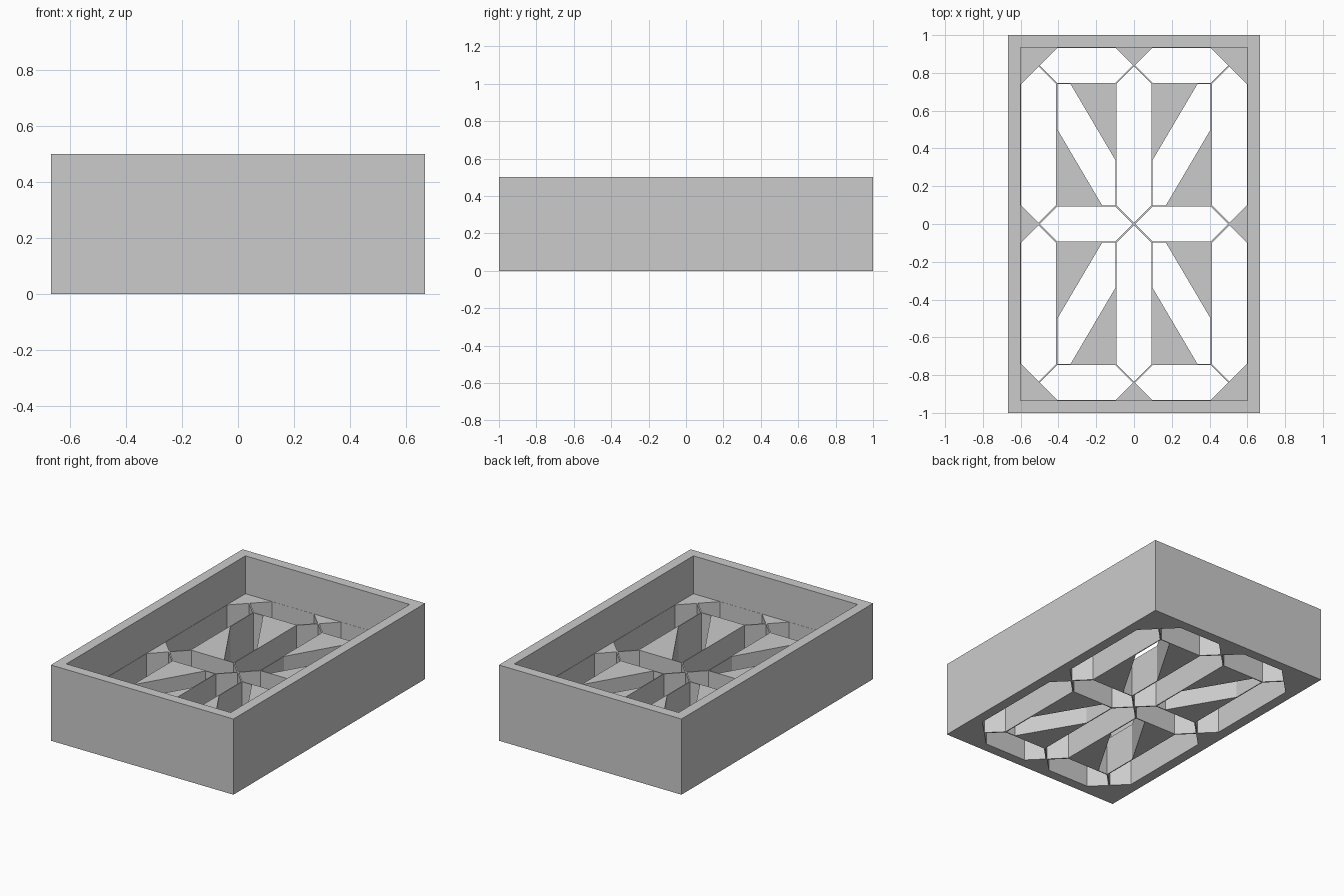
import bpy
import bmesh

# Remove the default cube
cube = bpy.data.objects.get("Cube")
if cube:
    bpy.data.objects.remove(cube, do_unlink=True)

HALF_X, HALF_Y, HEIGHT = 0.667, 1.0, 0.5
IN_X, IN_Y = 0.6, 0.934            # inside of the rim
FLOOR = 0.25                       # top of the segment plate
PITCH_X, PITCH_Y = 0.505, 0.84     # spacing of segment junctions
HALF_W, GAP = 0.093, 0.006         # segment half width, tip setback

grey = bpy.data.materials.new("plain_grey")
grey.use_nodes = True
colour = (0.6, 0.6, 0.6, 1)
grey.diffuse_color = colour
grey.node_tree.nodes["Principled BSDF"].inputs["Base Color"].default_value = colour


def prism(bm, outline, z0, z1):
    """Extrude a flat outline from z0 up to z1."""
    face = bm.faces.new([bm.verts.new((x, y, z0)) for x, y in outline])
    top = bmesh.ops.extrude_face_region(bm, geom=[face])["geom"]
    moved = [v for v in top if isinstance(v, bmesh.types.BMVert)]
    bmesh.ops.translate(bm, verts=moved, vec=(0, 0, z1 - z0))


def rectangle(x, y):
    return [(-x, -y), (x, -y), (x, y), (-x, y)]


def bar(cx, cy, pitch, upright=False):
    """Pointed six-sided segment outline."""
    tip = pitch / 2 - GAP
    flat = tip - HALF_W
    pts = [(-tip, 0), (-flat, -HALF_W), (flat, -HALF_W),
           (tip, 0), (flat, HALF_W), (-flat, HALF_W)]
    return [(cx + v, cy + u) if upright else (cx + u, cy + v) for u, v in pts]


def slash(sx, sy):
    """Diagonal segment running from the centre to an outer corner."""
    x0, x1 = HALF_W + 0.006, PITCH_X - HALF_W - 0.006
    y0, y1 = HALF_W + 0.006, PITCH_Y - HALF_W - 0.006
    dx, dy = 0.07, 0.24
    pts = [(x0, y0), (x0 + dx, y0), (x1, y1 - dy),
           (x1, y1), (x1 - dx, y1), (x0, y0 + dy)]
    return [(sx * x, sy * y) for x, y in pts]


def make(name, outlines, z0, z1):
    bm = bmesh.new()
    for outline in outlines:
        prism(bm, outline, z0, z1)
    bmesh.ops.recalc_face_normals(bm, faces=bm.faces)
    mesh = bpy.data.meshes.new(name)
    bm.to_mesh(mesh)
    bm.free()
    mesh.materials.append(grey)
    obj = bpy.data.objects.new(name, mesh)
    bpy.context.scene.collection.objects.link(obj)
    return obj


# Segment outlines: crossbars, uprights and diagonals
segments = []
for sx in (-1, 1):
    for row in (-1, 0, 1):
        segments.append(bar(sx * PITCH_X / 2, row * PITCH_Y, PITCH_X))
for sy in (-1, 1):
    for column in (-1, 0, 1):
        segments.append(bar(column * PITCH_X, sy * PITCH_Y / 2, PITCH_Y, True))
    for sx in (-1, 1):
        segments.append(slash(sx, sy))

# Housing: solid block, hollowed from above, pierced by the segments
housing = make("display_housing", [rectangle(HALF_X, HALF_Y)], 0, HEIGHT)
cavity = make("cavity_cutter", [rectangle(IN_X, IN_Y)], FLOOR, HEIGHT + 0.1)
holes = make("segment_cutter", segments, -0.1, FLOOR + 0.1)

bpy.context.view_layer.objects.active = housing
for cutter in (cavity, holes):
    cutter.hide_render = True
    mod = housing.modifiers.new(cutter.name, "BOOLEAN")
    mod.operation = "DIFFERENCE"
    mod.solver = "EXACT"
    mod.object = cutter
    bpy.ops.object.modifier_apply(modifier=mod.name)
    bpy.data.objects.remove(cutter, do_unlink=True)
